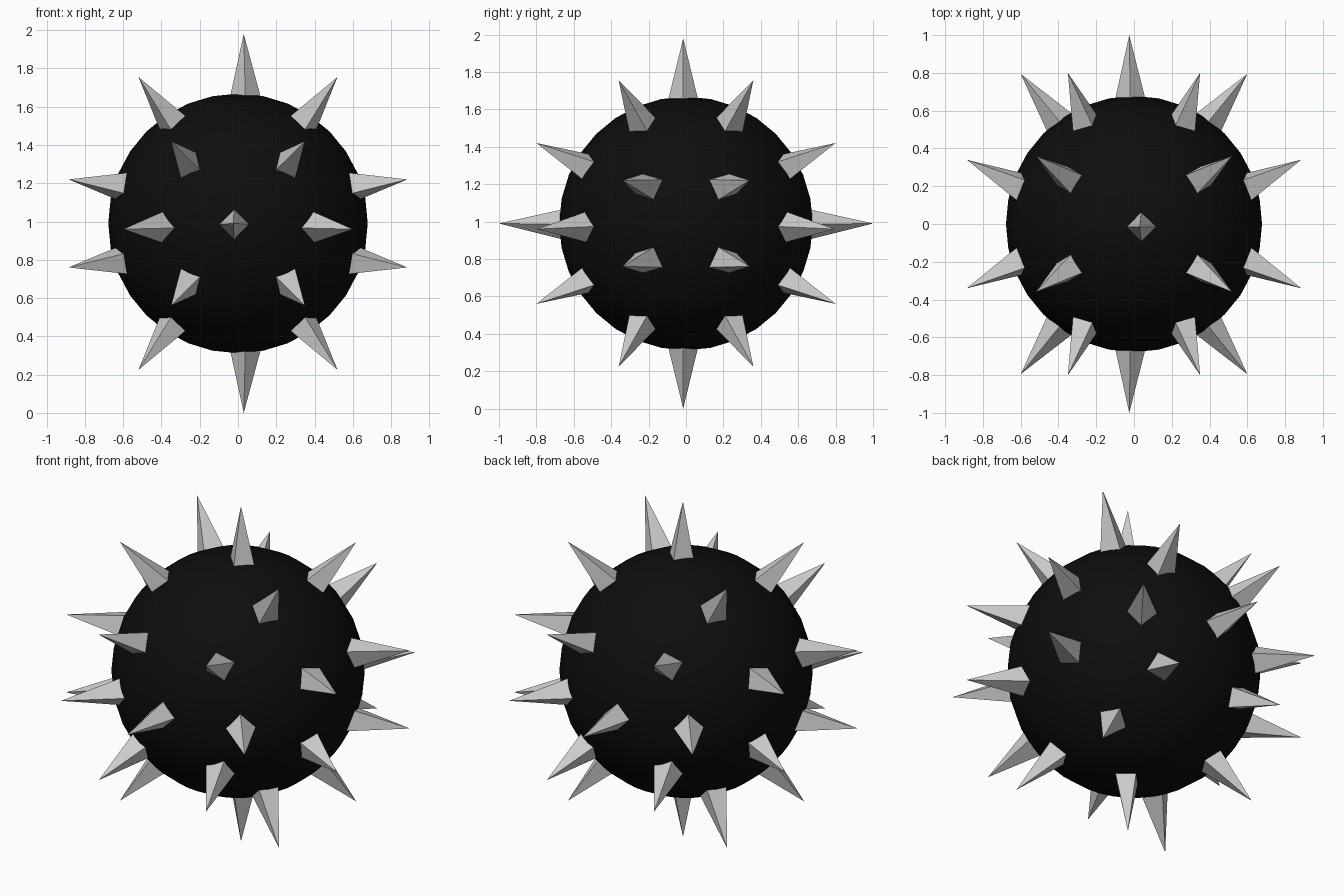
import bpy, bmesh
from mathutils import Vector, Matrix
from math import pi

if "Cube" in bpy.data.objects:
    bpy.data.objects.remove(bpy.data.objects["Cube"])

CENTRE = Vector((0, 0, 0.99))

# Black ball body
bpy.ops.mesh.primitive_uv_sphere_add(segments=32, ring_count=16, radius=0.678, location=CENTRE)
ball = bpy.context.object
ball.name = "ball"
bpy.ops.object.shade_smooth()
black = bpy.data.materials.new("black")
black.diffuse_color = (0.004, 0.004, 0.004, 1)
black.use_nodes = True
black.node_tree.nodes["Principled BSDF"].inputs["Base Color"].default_value = black.diffuse_color
ball.data.materials.append(black)


def spike(name, tip, base, corner, flip=(1, 1, 1)):
    """Square pyramid from tip to base centre, sunk a little into the ball."""
    tip, base, corner = Vector(tip), Vector(base), Vector(corner)
    axis = (tip - base).normalized()
    out = corner - base
    out = (out - axis * out.dot(axis)).normalized() * 0.079
    bm = bmesh.new()
    apex = bm.verts.new(tip)
    ring = []
    for i in range(4):
        p = base + Matrix.Rotation(i * pi / 2, 3, axis) @ out
        ring.append(bm.verts.new(tip + (p - tip) * 1.08))
    for i in range(4):
        bm.faces.new((apex, ring[i], ring[(i + 1) % 4]))
    bm.faces.new(ring[::-1])
    for v in bm.verts:
        v.co = Vector((v.co.x * flip[0], v.co.y * flip[1], v.co.z * flip[2])) + CENTRE
    bmesh.ops.recalc_face_normals(bm, faces=bm.faces[:])
    mesh = bpy.data.meshes.new(name)
    bm.to_mesh(mesh)
    bm.free()
    bpy.context.collection.objects.link(bpy.data.objects.new(name, mesh))


# Spikes on the vertical and front-back axes
for s in (1, -1):
    spike("pole_spike", (0.03, -0.015, 0.99), (0.038, -0.015, 0.665), (0.12, -0.015, 0.665), (1, 1, s))
    spike("axis_spike", (-0.025, -1, 0), (-0.02, -0.665, -0.005), (0.06, -0.665, -0.005), (1, s, 1))

# Spikes mirrored into all eight octants: tip, base centre, one base corner
octant = {
    "face_spike": ((0.35, -0.80, 0.43), (0.26, -0.54, 0.305), (0.22, -0.52, 0.37)),
    "shoulder_spike": ((0.52, -0.36, 0.765), (0.345, -0.235, 0.53), (0.275, -0.258, 0.56)),
    "side_spike": ((0.885, -0.34, 0.23), (0.615, -0.205, 0.195), (0.579, -0.23, 0.26)),
}
# Equator spikes, mirrored into four quarters
equator = ((0.60, -0.795, -0.03), (0.40, -0.543, -0.02), (0.395, -0.543, 0.06))
for sx in (1, -1):
    for sy in (1, -1):
        spike("equator_spike", *equator, (sx, sy, 1))
        for sz in (1, -1):
            for name, pts in octant.items():
                spike(name, *pts, (sx, sy, sz))
